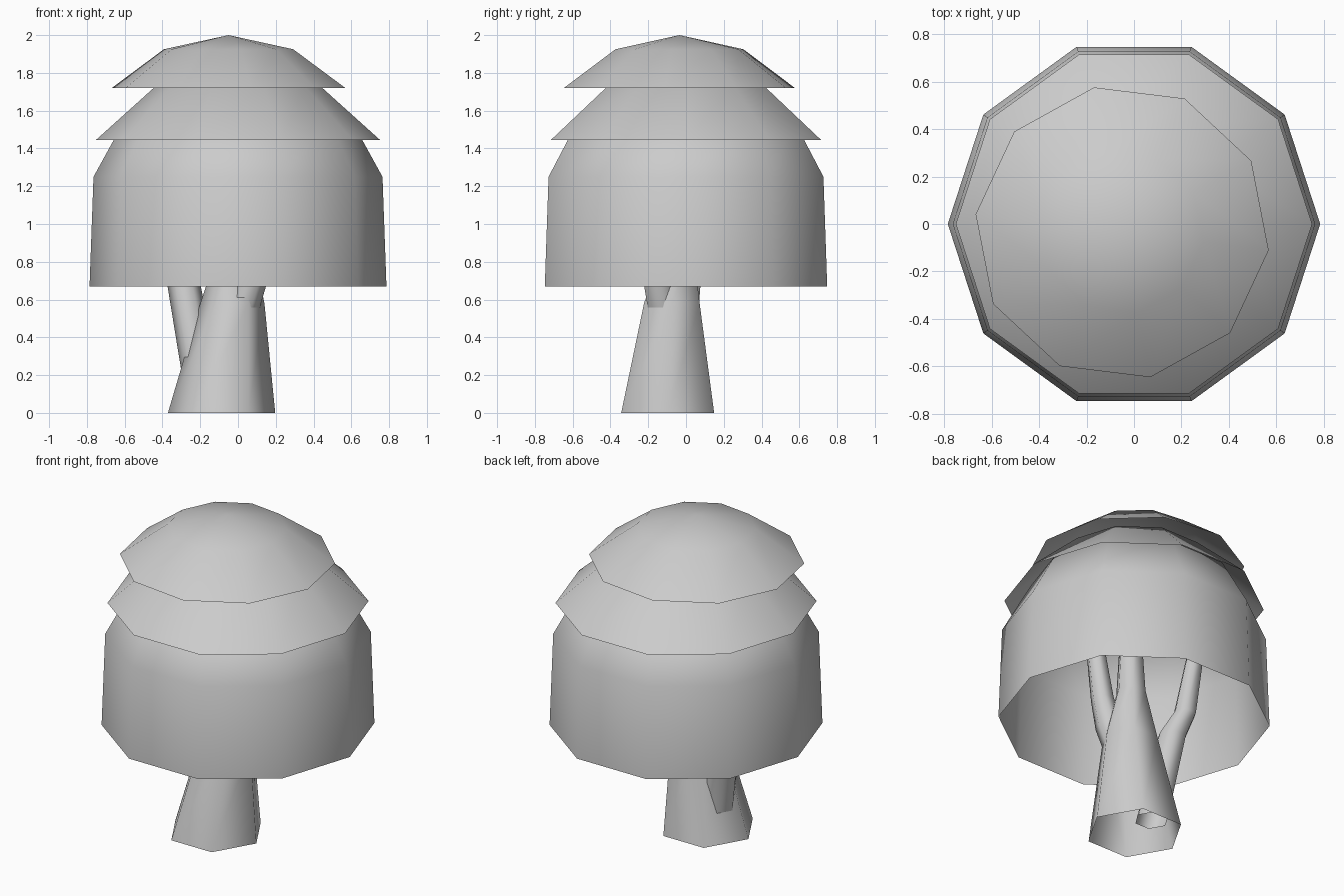
import bpy
import bmesh
from math import cos, sin, tau, radians

cube = bpy.data.objects.get("Cube")
if cube:
    bpy.data.objects.remove(cube, do_unlink=True)

# Single flat colour
grey = bpy.data.materials.new("pale_grey")
grey.use_nodes = True
colour = (0.6, 0.6, 0.6, 1)
grey.diffuse_color = colour
grey.node_tree.nodes["Principled BSDF"].inputs["Base Color"].default_value = colour


def loft(name, sides, rings, turn=0, apex=None):
    """Open smooth shell through rings of (x, y, z, radius), with an optional tip."""
    bm = bmesh.new()
    loops = []
    for x, y, z, r in rings:
        angles = [turn + tau * i / sides for i in range(sides)]
        loops.append([bm.verts.new((x + r * cos(a), y + r * sin(a), z)) for a in angles])
    for low, high in zip(loops, loops[1:]):
        for i in range(sides):
            j = (i + 1) % sides
            bm.faces.new((low[i], low[j], high[j], high[i]))
    if apex:
        tip = bm.verts.new(apex)
        for i in range(sides):
            bm.faces.new((loops[-1][i], loops[-1][(i + 1) % sides], tip))
    for face in bm.faces:
        face.smooth = True
    mesh = bpy.data.meshes.new(name)
    bm.to_mesh(mesh)
    bm.free()
    mesh.materials.append(grey)
    obj = bpy.data.objects.new(name, mesh)
    bpy.context.collection.objects.link(obj)
    return obj


def canopy(name, profile, tip_z, centre=(0, 0), turn=0):
    """Ten-sided leaf tier, open underneath."""
    x, y = centre
    rings = [(x, y, z, r) for r, z in profile]
    return loft(name, 10, rings, turn, (x, y, tip_z))


# Leaf tiers, bottom to top
canopy("lower_canopy", [(0.786, 0.67), (0.765, 1.25), (0.6, 1.55)], 1.65)
canopy("middle_canopy", [(0.752, 1.445), (0.43, 1.735)], 1.83)
canopy("top_canopy", [(0.623, 1.72), (0.345, 1.925)], 2.0,
       centre=(-0.05, -0.035), turn=radians(-7))

# Trunk, flared at the foot
loft("trunk", 6, [(-0.087, -0.097, 0, 0.284), (-0.03, -0.075, 0.58, 0.17),
                  (-0.01, -0.04, 0.88, 0.09), (0, -0.03, 1.35, 0.06)])

# Two limbs growing out of the trunk into the leaves
loft("left_limb", 6, [(-0.18, -0.055, 0.1, 0.1), (-0.285, 0, 0.67, 0.088),
                      (-0.34, 0.05, 0.82, 0.07), (-0.41, 0.08, 1.3, 0.05)])
loft("right_limb", 6, [(-0.03, -0.09, 0.4, 0.1), (0.06, -0.145, 0.67, 0.088),
                       (0.1, -0.165, 0.85, 0.07), (0.17, -0.17, 1.3, 0.05)])
